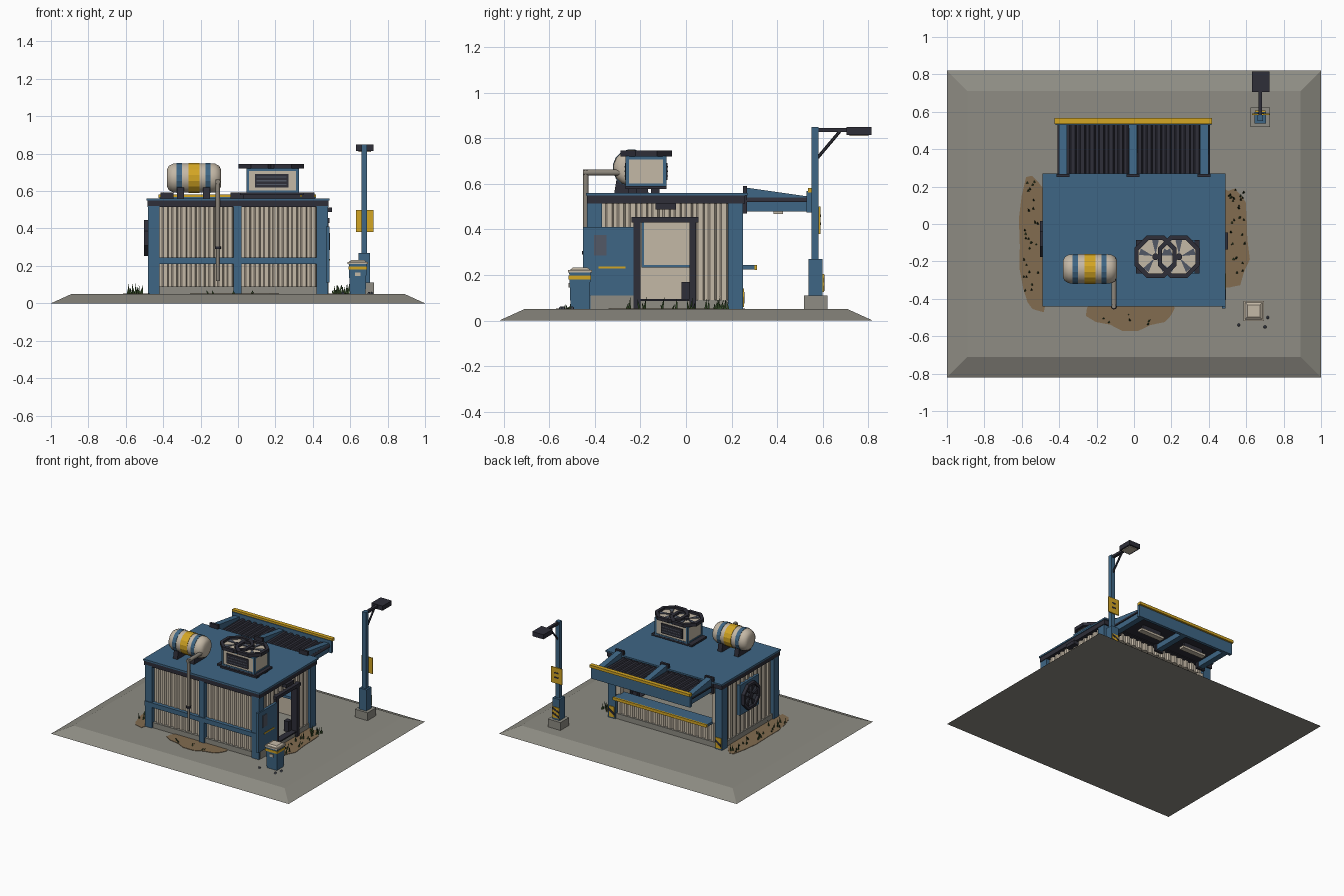
import bpy, bmesh, math, random
from mathutils import Vector, Matrix

if "Cube" in bpy.data.objects:
    bpy.data.objects.remove(bpy.data.objects["Cube"])

random.seed(4)


def mat(name, r, g, b):
    m = bpy.data.materials.new(name)
    m.diffuse_color = [((c / 255 + 0.055) / 1.055) ** 2.4 for c in (r, g, b)] + [1]
    m.use_nodes = True
    m.node_tree.nodes["Principled BSDF"].inputs["Base Color"].default_value = m.diffuse_color
    return m


BLUE = mat("blue paint", 62, 102, 133)
CREAM = mat("cream metal", 196, 184, 166)
DARK = mat("dark metal", 46, 46, 56)
YELLOW = mat("yellow paint", 212, 166, 36)
CONC = mat("concrete", 142, 140, 131)
DIRT = mat("brown dirt", 130, 108, 80)
GREEN = mat("grass green", 54, 78, 42)
SLATE = mat("slate grey", 82, 88, 102)
PIPE = mat("pipe grey", 140, 133, 122)


def mesh(name, verts, faces, m, smooth=False):
    bm = bmesh.new()
    vs = [bm.verts.new(v) for v in verts]
    for f in faces:
        bm.faces.new([vs[i] for i in f])
    bmesh.ops.remove_doubles(bm, verts=bm.verts, dist=1e-5)
    bmesh.ops.recalc_face_normals(bm, faces=bm.faces)
    me = bpy.data.meshes.new(name)
    bm.to_mesh(me)
    bm.free()
    me.materials.append(m)
    if smooth:
        me.shade_smooth()
        me.set_sharp_from_angle(angle=0.7)
    ob = bpy.data.objects.new(name, me)
    bpy.context.collection.objects.link(ob)
    return ob


def prism(name, pts, axis, lo, hi, m):
    put = {'x': lambda a, b, h: (h, a, b), 'y': lambda a, b, h: (a, h, b), 'z': lambda a, b, h: (a, b, h)}[axis]
    n = len(pts)
    verts = [put(a, b, h) for h in (lo, hi) for a, b in pts]
    faces = [range(n), range(n, 2 * n)] + [(i, (i + 1) % n, n + (i + 1) % n, n + i) for i in range(n)]
    return mesh(name, verts, faces, m)


def box(name, x0, x1, y0, y1, z0, z1, m, inset=0):
    def rect(i, z):
        return [(x0 + i, y0 + i, z), (x1 - i, y0 + i, z), (x1 - i, y1 - i, z), (x0 + i, y1 - i, z)]
    faces = [(0, 1, 2, 3), (4, 5, 6, 7)] + [(i, (i + 1) % 4, 4 + (i + 1) % 4, 4 + i) for i in range(4)]
    return mesh(name, rect(0, z0) + rect(inset, z1), faces, m)


def lathe(name, prof, n, loc, axis, m, closed=False, smooth=False):
    # revolve (radius, height) points about an axis through loc
    rot = Vector((0, 0, 1)).rotation_difference(Vector(axis)).to_matrix()
    k, verts, faces = len(prof), [], []
    for j in range(n):
        a = (j + 0.5) * 2 * math.pi / n
        verts += [rot @ Vector((r * math.cos(a), r * math.sin(a), h)) + Vector(loc) for r, h in prof]
    for j in range(n):
        j2 = (j + 1) % n
        for i in range(k if closed else k - 1):
            i2 = (i + 1) % k
            ids = [(j, i), (j, i2), (j2, i2), (j2, i)]
            if prof[i][0] == 0:
                ids = ids[:3]
            elif prof[i2][0] == 0:
                ids = [ids[0], ids[1], ids[3]]
            faces.append([q * k + w for q, w in ids])
    return mesh(name, verts, faces, m, smooth)


def rod(name, p, q, r, m, n=10):
    d = Vector(q) - Vector(p)
    return lathe(name, [(0, 0), (r, 0), (r, d.length), (0, d.length)], n, p, d, m, smooth=n > 6)


def ring(name, loc, axis, ro, ri, h, m, n=8):
    return lathe(name, [(ri, 0), (ro, 0), (ro, h), (ri, h)], n, loc, axis, m, closed=True)


def corrugated(name, run, a0, a1, face, s, lo, hi, m, t=0.025, d=0.012):
    # ribbed sheet: run 'x' or 'y' is an upright wall, run 'flat' lies along y
    n = max(1, round((a1 - a0) / 0.052))
    p = (a1 - a0) / n
    out = [(a0 + (i + f) * p, face - s * d * e) for i in range(n)
           for f, e in ((0, 1), (0.3, 1), (0.45, 0), (0.85, 0))] + [(a1, face - s * d)]
    pts = out + [(a1, face - s * t), (a0, face - s * t)]
    if run == 'y':
        pts = [(b, a) for a, b in pts]
    return prism(name, pts, 'y' if run == 'flat' else 'z', lo, hi, m)


# ground slab, dirt patches, grass and pebbles
box("ground_slab", -1, 1, -0.82, 0.82, 0, 0.05, CONC, 0.11)
blades = []
for k, (cx, cy, rx, ry) in enumerate([(-0.53, -0.11, 0.09, 0.4), (0.52, -0.08, 0.1, 0.3), (-0.02, -0.45, 0.25, 0.12)]):
    pts = []
    for i in range(18):
        a, f = i * math.pi / 9, random.uniform(0.85, 1.06)
        pts.append((cx + rx * f * math.cos(a), cy + ry * f * math.sin(a)))
    prism("dirt_patch", pts, 'z', 0.049, 0.0525 + k * 0.0004, DIRT)
    for i in range((26, 26, 6)[k]):
        if k < 2:
            side = (-1, 1)[k]
            x, y = side * random.uniform(0.51, 0.59), cy + random.uniform(-0.75, 0.9) * ry
        else:
            x, y = random.uniform(-0.2, 0.15), random.uniform(-0.54, -0.48)
        blades.append((x, y, random.uniform(0.02, 0.06) * (0.4 if k == 2 else 1)))
gv, gf = [], []
for x, y, h in blades:
    b, w = len(gv), 0.006
    gv += [(x - w, y - w, 0.05), (x + w, y - w, 0.05), (x, y + w, 0.05),
           (x + random.uniform(-0.012, 0.012), y + random.uniform(-0.012, 0.012), 0.05 + h)]
    gf += [(b, b + 1, b + 2), (b, b + 1, b + 3), (b + 1, b + 2, b + 3), (b + 2, b, b + 3)]
mesh("grass_blades", gv, gf, GREEN)
for x, y in ((0.715, -0.5), (0.56, -0.54), (0.7, -0.55)):
    lathe("pebble", [(0, 0), (0.009, 0), (0.006, 0.01), (0, 0.012)], 6, (x, y, 0.05), (0, 0, 1), SLATE)

# building plinth, walls and roof
box("plinth", -0.47, 0.47, -0.425, 0.24, 0.05, 0.09, CONC)
for a, b in ((-0.42, -0.025), (0.02, 0.42)):
    corrugated("front_wall", 'x', a, b, -0.415, -1, 0.09, 0.52, CREAM)
corrugated("left_wall", 'y', -0.37, 0.185, -0.465, -1, 0.09, 0.52, CREAM)
for a, b, z in ((-0.37, -0.215, 0.09), (0.03, 0.185, 0.09), (-0.215, 0.03, 0.44)):
    corrugated("right_wall", 'y', a, b, 0.465, 1, z, 0.52, CREAM)
corrugated("back_wall_lower", 'x', -0.42, 0.42, 0.235, 1, 0.09, 0.235, CREAM)
corrugated("back_wall_upper", 'x', -0.42, 0.42, 0.235, 1, 0.46, 0.52, CREAM)
for s in (-1, 1):
    x0, x1 = sorted((s * 0.42, s * 0.48))
    for y0, y1 in ((-0.435, -0.37), (0.185, 0.25)):
        box("corner_post", x0, x1, y0, y1, 0.05, 0.52, BLUE)
    box("window_jamb", min(s * 0.385, s * 0.42), max(s * 0.385, s * 0.42), 0.2, 0.24, 0.235, 0.46, CREAM)
    # hazard plates at the feet of the back posts
    box("hazard_plate", x0 + 0.008, x1 - 0.008, 0.25, 0.255, 0.06, 0.14, YELLOW)
    prism("hazard_stripe", [(x0 + .008, .075), (x0 + .008, .095), (x1 - .008, .125), (x1 - .008, .105)], 'y', .25, .257, DARK)
box("front_mid_post", -0.025, 0.02, -0.435, -0.385, 0.05, 0.52, BLUE)
box("front_rail", -0.48, 0.48, -0.44, -0.41, 0.21, 0.245, BLUE)
box("roof_fascia", -0.485, 0.485, -0.435, 0.26, 0.515, 0.55, DARK)
box("roof_plate", -0.49, 0.49, -0.44, 0.27, 0.549, 0.561, BLUE)

# doorway, slid-open door and door lamp on the right wall
for y0, y1 in ((-0.23, -0.2), (0.015, 0.045)):
    box("door_jamb", 0.435, 0.485, y0, y1, 0.05, 0.44, DARK)
box("door_lintel", 0.435, 0.49, -0.24, 0.055, 0.43, 0.455, DARK)
box("door_sill", 0.43, 0.48, -0.2, 0.015, 0.085, 0.095, DARK)
box("door_bollard", 0.4, 0.44, -0.02, 0.02, 0.06, 0.17, DARK)
box("sliding_door", 0.47, 0.489, -0.452, -0.23, 0.11, 0.41, BLUE)
box("door_vent", 0.486, 0.493, -0.405, -0.35, 0.285, 0.375, SLATE)
box("door_stripe", 0.486, 0.492, -0.385, -0.265, 0.228, 0.238, YELLOW)
box("door_base_guard", 0.465, 0.483, -0.42, -0.23, 0.05, 0.11, CONC)
box("door_lamp", 0.46, 0.503, -0.135, -0.045, 0.487, 0.513, DARK)

# wall fan on the left
fy, fz = -0.08, 0.348
box("fan_panel", -0.48, -0.43, fy - 0.115, fy + 0.115, fz - 0.115, fz + 0.115, BLUE)
box("fan_inner_panel", -0.45, -0.428, fy - 0.105, fy + 0.105, fz - 0.105, fz + 0.105, CREAM)
ring("fan_ring", (-0.475, fy, fz), (-1, 0, 0), 0.104, 0.084, 0.028, DARK)
rod("fan_back", (-0.47, fy, fz), (-0.483, fy, fz), 0.09, SLATE, 8)
rod("fan_hub", (-0.47, fy, fz), (-0.497, fy, fz), 0.022, DARK, 8)
for i in range(6):
    a = i * math.pi / 3
    pts = [(fy + r * math.cos(a + o), fz + r * math.sin(a + o)) for r, o in ((0.015, 0), (0.085, -0.2), (0.085, 0.25))]
    prism("fan_blade", pts, 'x', -0.49, -0.48, DARK)

# serving counter and awning at the back
box("counter", -0.39, 0.4, 0.19, 0.3, 0.225, 0.243, BLUE)
box("counter_edge", -0.39, 0.4, 0.3, 0.312, 0.223, 0.245, YELLOW)
corrugated("awning_sheet", 'flat', -0.41, 0.405, 0.54, 1, 0.25, 0.535, DARK, t=0.02)
for x in (-0.38, -0.005, 0.375):
    prism("awning_bracket", [(0.255, 0.585), (0.535, 0.545), (0.535, 0.48), (0.255, 0.48)], 'x', x - 0.022, x + 0.022, BLUE)
    box("bracket_foot", x - 0.035, x + 0.035, 0.25, 0.268, 0.47, 0.592, DARK)
box("awning_beam", -0.42, 0.415, 0.53, 0.552, 0.475, 0.568, BLUE)
box("awning_cap", -0.425, 0.418, 0.535, 0.566, 0.563, 0.583, YELLOW)
for x in (-0.19, 0.185):
    box("awning_light", x - 0.1, x + 0.1, 0.385, 0.425, 0.468, 0.485, CREAM)
    box("awning_light_mount", x - 0.08, x + 0.08, 0.395, 0.415, 0.485, 0.525, DARK)

# roof tank with bands, saddles and drain pipe
lathe("tank", [(0, 0), (0.045, 0), (0.066, 0.01), (0.078, 0.032), (0.08, 0.05), (0.08, 0.24), (0.078, 0.258),
               (0.066, 0.28), (0.045, 0.29), (0, 0.29)], 16, (-0.38, -0.24, 0.67), (1, 0, 0), CREAM, smooth=True)
for x0, x1, m in ((-0.33, -0.3, BLUE), (-0.265, -0.205, YELLOW), (-0.175, -0.147, BLUE)):
    ring("tank_band", (x0, -0.24, 0.67), (1, 0, 0), 0.0825, 0.076, x1 - x0, m, 16)
for x in (-0.308, -0.168):
    prism("tank_saddle", [(-0.315, 0.56), (-0.165, 0.56), (-0.175, 0.62), (-0.305, 0.62)], 'x', x - 0.018, x + 0.018, DARK)
px, py = -0.108, -0.44
rod("pipe_top", (px, -0.27, 0.65), (px, py - 0.012, 0.65), 0.014, PIPE)
rod("pipe_drop", (px, py, 0.663), (px, py, 0.3), 0.012, PIPE)
rod("pipe_lower", (px, py, 0.3), (px, py, 0.118), 0.009, PIPE)
rod("pipe_collar", (px, py, 0.29), (px, py, 0.305), 0.017, DARK)

# roof cooling unit with two fans
for y in (-0.235, -0.135):
    box("cooler_foot", 0.03, 0.335, y - 0.018, y + 0.018, 0.56, 0.59, DARK)
box("cooler_tray", 0.01, 0.35, -0.265, -0.085, 0.578, 0.592, DARK)
box("cooler_body", 0.05, 0.32, -0.26, -0.09, 0.59, 0.72, CREAM)
for x in (0.045, 0.31):
    for y in (-0.265, -0.1):
        box("cooler_post", x, x + 0.015, y, y + 0.015, 0.59, 0.722, BLUE)
for z in (0.59, 0.708):
    box("cooler_rim", 0.046, 0.324, -0.264, -0.086, z, z + 0.012, BLUE)
for y0, y1 in ((-0.268, -0.26), (-0.09, -0.082)):
    box("cooler_louvre", 0.09, 0.27, y0, y1, 0.618, 0.692, DARK)
    for z in (0.632, 0.652, 0.672):
        box("louvre_slat", 0.1, 0.26, y0 - 0.003, y1 + 0.003, z, z + 0.006, SLATE)
for k, cx in enumerate((0.115, 0.24)):
    c = (cx, -0.175, 0.721)
    rod("cooler_fan_floor", c, (cx, -0.175, 0.728 + k * 0.0006), 0.1, CREAM, 8)
    ring("cooler_fan_ring", c, (0, 0, 1), 0.122, 0.097, 0.024 + k * 0.001, DARK)
    rod("cooler_fan_hub", c, (cx, -0.175, 0.741), 0.018, DARK, 8)
    for i in range(5):
        a = i * math.tau / 5 + 0.3
        pts = [(cx + r * math.cos(a + o), -0.175 + r * math.sin(a + o)) for r, o in ((0.012, 0), (0.09, -0.18), (0.09, 0.22))]
        prism("cooler_fan_blade", pts, 'z', 0.73, 0.735 + k * 0.0006, SLATE)

# waste bin
box("bin_body", 0.598, 0.682, -0.507, -0.425, 0.05, 0.21, BLUE, -0.006)
box("bin_band", 0.59, 0.69, -0.515, -0.417, 0.18, 0.198, YELLOW)
box("bin_lid", 0.586, 0.694, -0.518, -0.412, 0.21, 0.222, CREAM)
box("bin_lid_top", 0.594, 0.686, -0.51, -0.42, 0.222, 0.232, CREAM, 0.012)
box("bin_label", 0.625, 0.655, -0.516, -0.505, 0.145, 0.165, CREAM)

# lamp post with sign
lx, ly = 0.675, 0.567
box("lamp_footing", 0.622, 0.728, 0.518, 0.622, 0.05, 0.11, CONC)
box("lamp_sleeve", 0.645, 0.705, 0.537, 0.6, 0.11, 0.27, BLUE)
box("lamp_pole", lx - 0.016, lx + 0.016, ly - 0.016, ly + 0.016, 0.27, 0.85, BLUE)
box("lamp_hazard_plate", 0.647, 0.703, 0.6, 0.606, 0.125, 0.205, YELLOW)
for z in (0.13, 0.165):
    prism("lamp_hazard_stripe", [(0.647, z), (0.647, z + 0.014), (0.703, z + 0.038), (0.703, z + 0.024)], 'y', 0.6, 0.608, DARK)
box("sign_plate", 0.632, 0.724, 0.583, 0.591, 0.38, 0.5, YELLOW)
for z in (0.42, 0.455):
    box("sign_mark", 0.66, 0.695, 0.59, 0.593, z, z + 0.01, DARK)
box("lamp_arm", lx - 0.01, lx + 0.01, 0.57, 0.72, 0.828, 0.846, DARK)
rod("lamp_brace", (lx, 0.578, 0.715), (lx, 0.675, 0.83), 0.007, DARK, 6)
box("lamp_head", 0.63, 0.724, 0.705, 0.815, 0.815, 0.85, DARK)
box("lamp_lens", 0.643, 0.711, 0.718, 0.802, 0.81, 0.816, CREAM)
